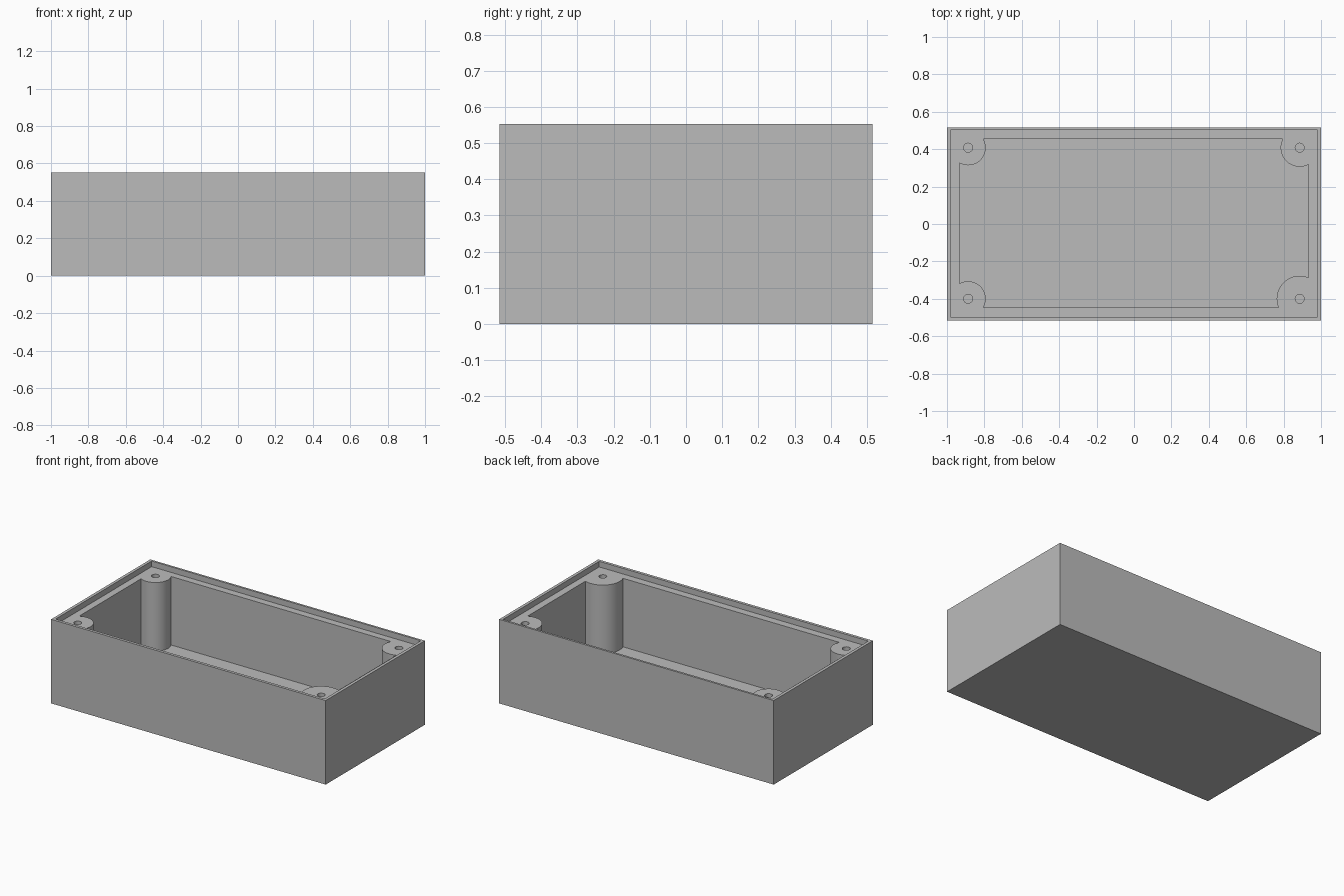
import bpy
import bmesh
from mathutils import Matrix, Vector

if "Cube" in bpy.data.objects:
    bpy.data.objects.remove(bpy.data.objects["Cube"])

HEIGHT = 0.553      # full height of the box
LEDGE = 0.516       # height of the lid seat and the post tops
FLOOR = 0.065       # top of the inside floor

grey = bpy.data.materials.new("plain_grey")
grey.diffuse_color = (0.5, 0.5, 0.5, 1.0)
grey.use_nodes = True
grey.node_tree.nodes["Principled BSDF"].inputs["Base Color"].default_value = grey.diffuse_color


def add_object(name, bm):
    mesh = bpy.data.meshes.new(name)
    bm.to_mesh(mesh)
    bm.free()
    obj = bpy.data.objects.new(name, mesh)
    bpy.context.collection.objects.link(obj)
    mesh.materials.append(grey)
    return obj


def block(name, x0, x1, y0, y1, z0, z1):
    bm = bmesh.new()
    bmesh.ops.create_cube(bm, size=1)
    bmesh.ops.scale(bm, vec=(x1 - x0, y1 - y0, z1 - z0), verts=bm.verts)
    bmesh.ops.translate(bm, vec=Vector((x0 + x1, y0 + y1, z0 + z1)) / 2, verts=bm.verts)
    return add_object(name, bm)


def post(name, x, y, radius, z0, z1, sides):
    bm = bmesh.new()
    bmesh.ops.create_cone(bm, cap_ends=True, segments=sides, radius1=radius,
                          radius2=radius, depth=z1 - z0,
                          matrix=Matrix.Translation((x, y, (z0 + z1) / 2)))
    return add_object(name, bm)


def subtract(target, cutter):
    """Cut one solid from another, then remove the cutter."""
    mod = target.modifiers.new("cut", 'BOOLEAN')
    mod.operation = 'DIFFERENCE'
    mod.solver = 'EXACT'
    mod.object = cutter
    bpy.context.view_layer.update()
    graph = bpy.context.evaluated_depsgraph_get()
    result = bpy.data.meshes.new_from_object(target.evaluated_get(graph))
    target.modifiers.clear()
    target.data = result
    bpy.data.objects.remove(cutter, do_unlink=True)


# Corner screw posts: x, y, radius
POSTS = [(-0.887, 0.408, 0.094), (0.886, 0.408, 0.102),
         (-0.887, -0.400, 0.094), (0.886, -0.400, 0.123)]

# Outer box
box = block("enclosure_box", -1, 1, -0.516, 0.516, 0, HEIGHT)

# Recess for the lid, leaving a thin rim
subtract(box, block("lid_recess", -0.98, 0.98, -0.497, 0.502, LEDGE, 0.7))

# Inside cavity, with the posts left standing in the corners
cavity = block("cavity", -0.934, 0.932, -0.447, 0.455, FLOOR, 0.6)
for x, y, radius in POSTS:
    subtract(cavity, post("post_shape", x, y, radius, 0.0, 0.7, 64))
subtract(box, cavity)

# Blind screw holes
for x, y, radius in POSTS:
    subtract(box, post("screw_hole", x, y, 0.024, FLOOR + 0.005, 0.6, 32))

# Smooth the round posts and holes, keep the corners sharp
bpy.ops.object.select_all(action='DESELECT')
box.select_set(True)
bpy.context.view_layer.objects.active = box
bpy.ops.object.shade_smooth_by_angle()
